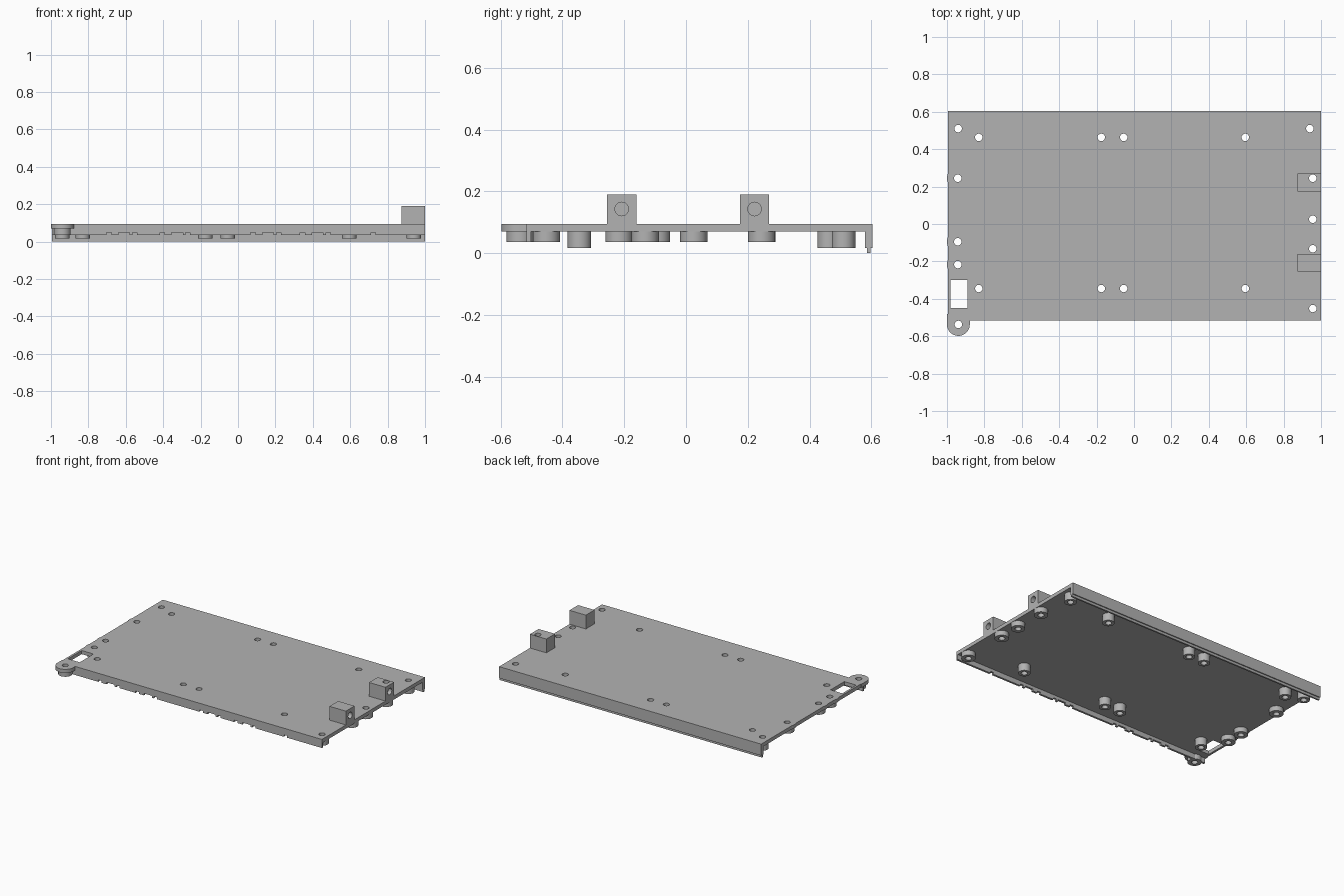
import bpy, bmesh, math
from mathutils import Matrix, Vector

if "Cube" in bpy.data.objects:
    bpy.data.objects.remove(bpy.data.objects["Cube"], do_unlink=True)

grey = bpy.data.materials.new("plain grey")
grey.use_nodes = True
grey.diffuse_color = (0.45, 0.45, 0.45, 1)
grey.node_tree.nodes["Principled BSDF"].inputs["Base Color"].default_value = (0.45, 0.45, 0.45, 1)

PLATE_LOW, PLATE_TOP = 0.07, 0.095
FRONT, BACK = -0.516, 0.604
HOLE = 0.02


def box(bm, x, y, z):
    """Box between the given (low, high) pairs."""
    size = Matrix.Diagonal((x[1] - x[0], y[1] - y[0], z[1] - z[0], 1))
    mid = Vector((sum(x) / 2, sum(y) / 2, sum(z) / 2))
    bmesh.ops.create_cube(bm, size=1, matrix=Matrix.Translation(mid) @ size)


def rod(bm, x, y, radius, z, sides=32):
    bmesh.ops.create_cone(bm, cap_ends=True, segments=sides, radius1=radius, radius2=radius,
                          depth=z[1] - z[0], matrix=Matrix.Translation((x, y, sum(z) / 2)))


def finish(name, bm):
    bmesh.ops.recalc_face_normals(bm, faces=bm.faces[:])
    mesh = bpy.data.meshes.new(name)
    bm.to_mesh(mesh)
    bm.free()
    mesh.materials.append(grey)
    obj = bpy.data.objects.new(name, mesh)
    bpy.context.collection.objects.link(obj)
    return obj


def combine(obj, helper, operation):
    """Apply a boolean and drop the helper."""
    mod = obj.modifiers.new("cut", 'BOOLEAN')
    mod.operation, mod.object, mod.solver = operation, helper, 'EXACT'
    bpy.context.view_layer.objects.active = obj
    bpy.ops.object.modifier_apply(modifier=mod.name)
    bpy.data.objects.remove(helper, do_unlink=True)


def smooth(obj):
    bpy.ops.object.select_all(action='DESELECT')
    obj.select_set(True)
    bpy.context.view_layer.objects.active = obj
    bpy.ops.object.shade_smooth_by_angle(angle=math.radians(30))


# Screw positions: tall narrow standoffs and short wide ones
tall = [(x, y) for x in (-0.83, -0.175, -0.055, 0.595) for y in (-0.345, 0.463)]
tall += [(-0.94, 0.51), (0.94, 0.51)]
left_edge = [(-0.942, y) for y in (0.245, -0.095, -0.217)]
tab = (-0.939, -0.537)
short = left_edge + [tab] + [(0.956, y) for y in (0.245, 0.025, -0.132, -0.452)]

# Plate
bm = bmesh.new()
box(bm, (-0.995, 1), (FRONT, BACK), (PLATE_LOW, PLATE_TOP))
plate = finish("base_plate", bm)

# Rounded ear at the front corner, and swellings along the left edge
bm = bmesh.new()
rod(bm, *tab, 0.061, (PLATE_LOW, PLATE_TOP), 48)
combine(plate, finish("ear", bm), 'UNION')
bm = bmesh.new()
box(bm, (-1, -0.878), (tab[1], -0.48), (PLATE_LOW, PLATE_TOP))
combine(plate, finish("ear_root", bm), 'UNION')
for x, y in left_edge:
    bm = bmesh.new()
    rod(bm, x, y, 0.058, (PLATE_LOW, PLATE_TOP), 48)
    combine(plate, finish("swelling", bm), 'UNION')

# Screw holes and the rectangular slot
bm = bmesh.new()
for x, y in tall + short:
    rod(bm, x, y, HOLE, (-0.1, 0.3), 24)
box(bm, (-0.98, -0.89), (-0.45, -0.3), (0, 0.2))
combine(plate, finish("hole_cutter", bm), 'DIFFERENCE')
smooth(plate)


# Hollow standoffs below the plate
def standoff(name, x, y, radius, low):
    bm = bmesh.new()
    rod(bm, x, y, radius, (low, PLATE_LOW + 0.002))
    obj = finish(name, bm)
    bm = bmesh.new()
    rod(bm, x, y, HOLE, (-0.1, 0.3), 24)
    combine(obj, finish("bore", bm), 'DIFFERENCE')
    smooth(obj)


for x, y in tall:
    standoff("tall_standoff", x, y, 0.038, 0.017)
for x, y in short:
    standoff("short_standoff", x, y, 0.044, 0.036)

# Back wall with a thin tongue along its bottom
bm = bmesh.new()
box(bm, (-0.995, 1), (0.58, BACK), (0.016, PLATE_LOW))
box(bm, (-0.995, 1), (0.586, 0.597), (0, 0.016))
finish("back_wall", bm)

# Front lip with groups of small notches in its lower edge
bm = bmesh.new()
box(bm, (-0.995, 1), (FRONT, -0.502), (0.036, PLATE_LOW))
lip = finish("front_lip", bm)
bm = bmesh.new()
for mid in (-0.61, -0.325, 0.16, 0.425):
    for shift, half in ((-0.08, 0.013), (0, 0.03), (0.057, 0.012)):
        box(bm, (mid + shift - half, mid + shift + half), (-0.6, -0.45), (0, 0.049))
box(bm, (0.71, 0.735), (-0.6, -0.45), (0, 0.049))
combine(lip, finish("notch_cutter", bm), 'DIFFERENCE')

# Mounting blocks on the plate, each with a blind hole in its outer face
for y in (-0.208, 0.222):
    bm = bmesh.new()
    box(bm, (0.875, 1), (y - 0.047, y + 0.047), (PLATE_TOP - 0.001, 0.19))
    block = finish("mounting_block", bm)
    bm = bmesh.new()
    turn = Matrix.Translation((0.98, y, 0.143)) @ Matrix.Rotation(math.pi / 2, 4, 'Y')
    bmesh.ops.create_cone(bm, cap_ends=True, segments=24, radius1=0.022, radius2=0.022,
                          depth=0.14, matrix=turn)
    combine(block, finish("blind_hole", bm), 'DIFFERENCE')
    if y > 0:
        bm = bmesh.new()
        rod(bm, 0.956, 0.245, HOLE, (0, 0.3), 24)
        combine(block, finish("screw_hole", bm), 'DIFFERENCE')
    smooth(block)
